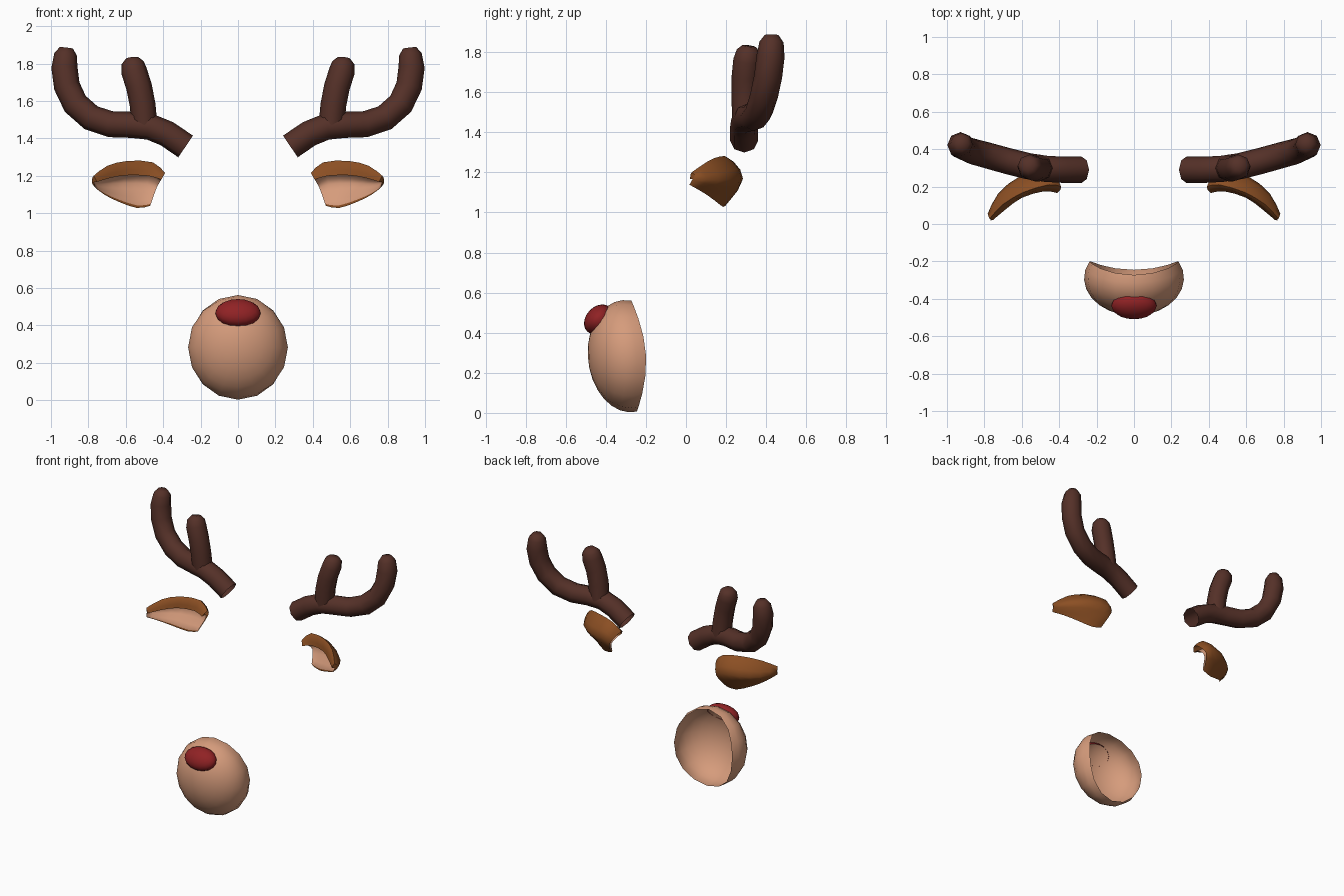
import bpy, bmesh, math
from mathutils import Vector, Matrix

cube = bpy.data.objects.get("Cube")
if cube:
    bpy.data.objects.remove(cube)


def material(name, rgb):
    mat = bpy.data.materials.new(name)
    mat.use_nodes = True
    mat.diffuse_color = (*rgb, 1)
    mat.node_tree.nodes["Principled BSDF"].inputs["Base Color"].default_value = (*rgb, 1)
    return mat


antler_brown = material("dark brown", (.09, .03, .021))
fur_brown = material("warm brown", (.26, .078, .017))
skin = material("peach", (.67, .33, .2))
red = material("nose red", (.28, .016, .018))


def loft(bm, rings, end=None, start=None, slot=lambda j: 0):
    """Skin closed rings; an end or start point closes that side with a fan."""
    loops = [[bm.verts.new(p) for p in ring] for ring in rings]
    count = len(loops[0])
    for a, b in zip(loops, loops[1:]):
        for j in range(count):
            k = (j + 1) % count
            bm.faces.new((a[j], a[k], b[k], b[j])).material_index = slot(j)
    for tip, loop in ((start, loops[0]), (end, loops[-1])):
        if tip is not None:
            point = bm.verts.new(tip)
            for j in range(count):
                bm.faces.new((loop[j], loop[(j + 1) % count], point))


def finish(name, bm, materials, angle=60):
    bmesh.ops.recalc_face_normals(bm, faces=bm.faces[:])
    mesh = bpy.data.meshes.new(name)
    bm.to_mesh(mesh)
    bm.free()
    for mat in materials:
        mesh.materials.append(mat)
    obj = bpy.data.objects.new(name, mesh)
    bpy.context.collection.objects.link(obj)
    bpy.ops.object.select_all(action='DESELECT')
    obj.select_set(True)
    bpy.context.view_layer.objects.active = obj
    bpy.ops.object.shade_smooth_by_angle(angle=math.radians(angle))
    return obj


def tube(bm, path, radius, sides=8):
    """Round tube with an open base and a blunt rounded tip."""
    points = [Vector(p) for p in path]
    rings = []
    for i, p in enumerate(points):
        along = points[min(i + 1, len(points) - 1)] - points[max(i - 1, 0)]
        u = along.cross(Vector((0, 1, 0))).normalized()
        v = along.cross(u).normalized()
        left = len(points) - 1 - i
        r = radius * {0: .5, 1: .86}.get(left, 1)
        rings.append([p + r * (u * math.cos(a) + v * math.sin(a))
                      for a in (math.tau * j / sides for j in range(sides))])
    loft(bm, rings, end=points[-1])


def smooth_path(points, steps):
    """Catmull-Rom samples through the points."""
    pts = [points[0], *points, points[-1]]
    out = []
    for a, b, c, d in zip(pts, pts[1:], pts[2:], pts[3:]):
        for s in range(steps):
            t = s / steps
            out.append(.5 * (2 * b + (c - a) * t + (2 * a - 5 * b + 4 * c - d) * t * t
                             + (3 * b - a - 3 * c + d) * t ** 3))
    return out + [points[-1]]


# Centre lines of the antler and its short prong
beam = [(.28, .29, 1.357), (.38, .29, 1.425), (.47, .295, 1.462), (.57, .31, 1.473),
        (.68, .338, 1.476), (.785, .367, 1.51), (.87, .39, 1.585), (.915, .41, 1.68),
        (.928, .422, 1.78), (.922, .427, 1.85), (.918, .428, 1.885)]
prong = [(.5, .3, 1.47), (.51, .295, 1.58), (.53, .297, 1.68), (.556, .305, 1.76),
         (.563, .312, 1.805), (.566, .316, 1.83)]

# Ear sections from base to tip: front lip, crown, back, lower lip
ear_sections = [
    [(.41, .165, 1.18), (.39, .2, 1.215), (.435, .27, 1.14), (.47, .2, 1.04)],
    [(.48, .175, 1.2), (.455, .21, 1.272), (.48, .284, 1.17), (.54, .185, 1.028)],
    [(.6, .14, 1.203), (.59, .17, 1.28), (.61, .255, 1.17), (.64, .14, 1.062)],
    [(.69, .075, 1.187), (.7, .105, 1.253), (.725, .165, 1.16), (.715, .085, 1.1)],
    [(.755, .02, 1.167), (.772, .028, 1.2), (.782, .055, 1.167), (.765, .018, 1.138)],
]
STEPS = 3


def ear_ring(lip, crown, back, low):
    """Outer shell from lip round to lower lip, then back along the hollow."""
    mouth = (lip + low) / 2
    outer = smooth_path([lip, crown, back, low], STEPS)
    hollow = smooth_path([low.lerp(mouth, .15), back.lerp(mouth, .25),
                          crown.lerp(lip, .6).lerp(back, .3)], STEPS)
    return outer + hollow


def ear_slot(j):
    # the hollow is peach, the shell and both lips are brown
    return 1 if 3 * STEPS < j < 5 * STEPS + 1 else 0


for side, sign in (("left", 1), ("right", -1)):
    mirror = Matrix.Diagonal((sign, 1, 1, 1))

    bm = bmesh.new()
    tube(bm, beam, .07)
    tube(bm, prong, .069)
    bm.transform(mirror)
    finish(side + "_antler", bm, [antler_brown], 65)

    bm = bmesh.new()
    columns = [smooth_path([Vector(s[k]) for s in ear_sections], 2) for k in range(4)]
    rings = [ear_ring(*section) for section in zip(*columns)]
    loft(bm, rings, end=sum(rings[-1], Vector()) / len(rings[-1]), slot=ear_slot)
    bm.transform(mirror)
    finish(side + "_ear", bm, [fur_brown, skin], 60)


def shell(name, size, limit, place, mat, segments=16, bands=8):
    """Open ellipsoid bowl facing -y; limit gives the rim angle around the axis."""
    bm = bmesh.new()
    rings = []
    for i in range(1, bands + 1):
        ring = []
        for j in range(segments):
            a = math.tau * j / segments
            th = math.radians(limit(a)) * i / bands
            ring.append(Vector((size[0] * math.sin(th) * math.cos(a),
                                -size[1] * math.cos(th),
                                size[2] * math.sin(th) * math.sin(a))))
        rings.append(ring)
    loft(bm, rings, start=(0, -size[1], 0))
    bm.transform(place)
    finish(name, bm, [mat], 60)


# Muzzle bowl, slightly sheared, with a rim that wraps further back at the sides
lean = Matrix.Identity(4)
lean[1][2] = -.05
shell("muzzle", (.267, .2, .28), lambda a: 99 + 18 * math.cos(a) ** 2,
      Matrix.Translation((0, -.29, .283)) @ lean, skin)

# Nose cap, tilted upward and open behind
shell("nose", (.122, .062, .083), lambda a: 108,
      Matrix.Translation((0, -.437, .467)) @ Matrix.Rotation(math.radians(-42), 4, 'X'),
      red, bands=6)
